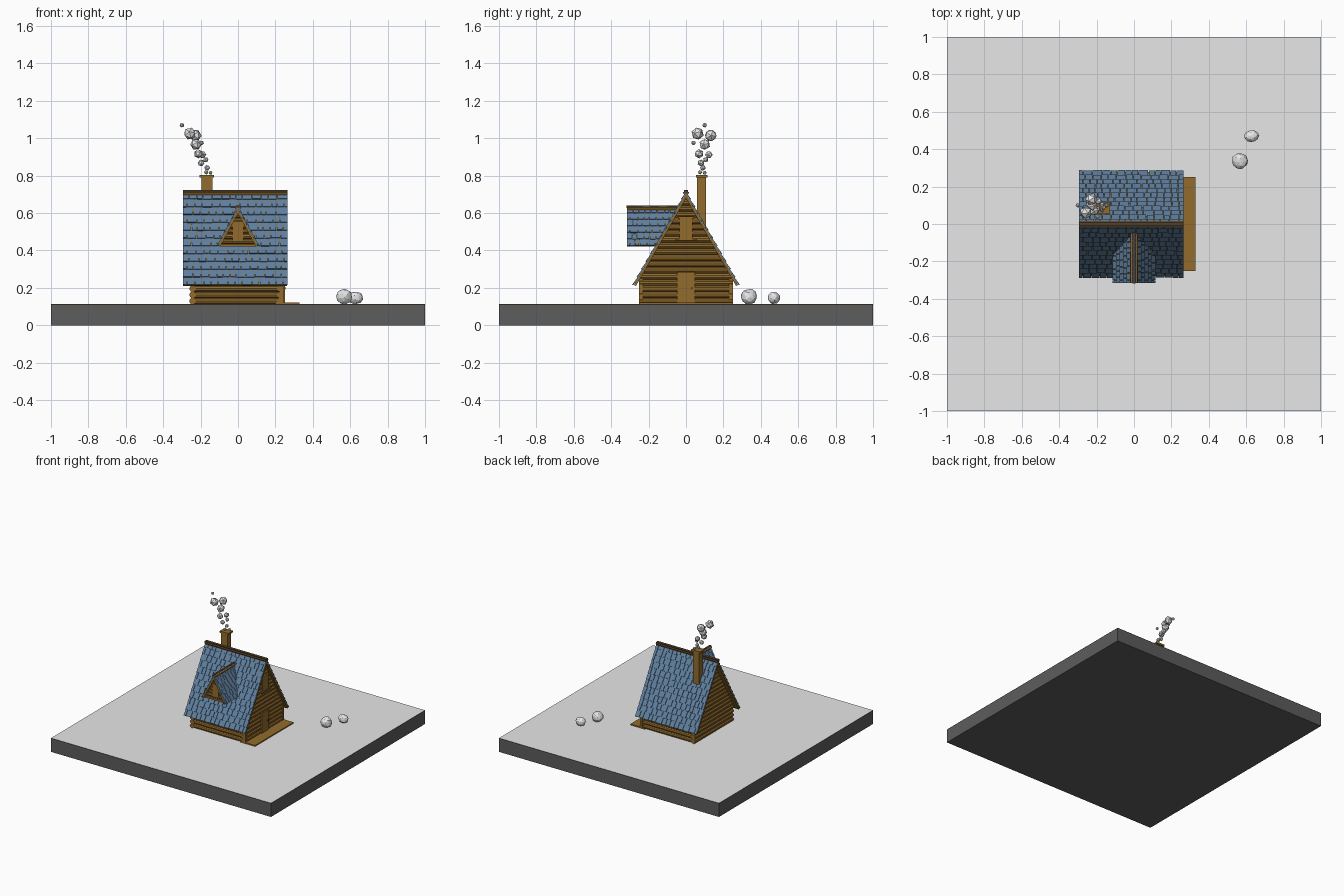
import bpy, bmesh, math, random
from mathutils import Matrix, Vector

if "Cube" in bpy.data.objects:
    bpy.data.objects.remove(bpy.data.objects["Cube"])

random.seed(4)
X, Y, Z = Vector((1, 0, 0)), Vector((0, 1, 0)), Vector((0, 0, 1))


def material(name, rgb):
    m = bpy.data.materials.new(name)
    m.diffuse_color = (*rgb, 1)
    m.use_nodes = True
    m.node_tree.nodes["Principled BSDF"].inputs["Base Color"].default_value = m.diffuse_color
    return m


BLUE = material("blue shingle", (0.115, 0.21, 0.34))
BROWN = material("brown wood", (0.29, 0.15, 0.026))
DARK = material("dark wood", (0.085, 0.05, 0.025))
LIGHT = material("light grey", (0.8, 0.8, 0.8))
SLATE = material("dark grey", (0.11, 0.11, 0.11))


def finish(name, bm, *mats):
    bmesh.ops.recalc_face_normals(bm, faces=bm.faces)
    me = bpy.data.meshes.new(name)
    bm.to_mesh(me)
    bm.free()
    for m in mats:
        me.materials.append(m)
    ob = bpy.data.objects.new(name, me)
    bpy.context.collection.objects.link(ob)
    return ob


def add_box(bm, centre, size, rot=Matrix.Identity(3)):
    m = Matrix.Translation(centre) @ rot.to_4x4() @ Matrix.Diagonal((*size, 1))
    bmesh.ops.create_cube(bm, size=1, matrix=m)


def box(name, mat, x0, x1, y0, y1, z0, z1):
    bm = bmesh.new()
    add_box(bm, ((x0 + x1) / 2, (y0 + y1) / 2, (z0 + z1) / 2), (x1 - x0, y1 - y0, z1 - z0))
    return finish(name, bm, mat)


def add_log(bm, centre, axis, half, r):
    rot = Z.rotation_difference(axis).to_matrix().to_4x4()
    bmesh.ops.create_cone(bm, cap_ends=True, segments=10, radius1=r, radius2=r,
                          depth=2 * half, matrix=Matrix.Translation(centre) @ rot)


def prism(name, mat, outline, axis, a, b):
    # outline holds (across, z) points, extruded along x or y
    bm = bmesh.new()
    place = (lambda p, t: (t, p[0], p[1])) if axis == X else (lambda p, t: (p[0], t, p[1]))
    f = bm.faces.new([bm.verts.new(place(p, a)) for p in outline])
    ext = bmesh.ops.extrude_face_region(bm, geom=[f])["geom"]
    bmesh.ops.translate(bm, vec=axis * (b - a), verts=[g for g in ext if isinstance(g, bmesh.types.BMVert)])
    return finish(name, bm, mat)


def gable_roof(name, u, across, top, run, drop, rows, start, end_at, width):
    # staggered shingles on thin boards, both slopes
    tiles, boards = bmesh.new(), bmesh.new()
    apex = Z * top
    step = math.hypot(run, drop) / rows
    for side in (-1, 1):
        v = (across * side * run - Z * drop).normalized()
        w = (across * side * drop + Z * run).normalized()
        v2, w2 = (v + w * 0.12).normalized(), (w - v * 0.12).normalized()
        flat = Matrix((u, v, w)).transposed()
        tilt = Matrix((u, v2, w2)).transposed()
        for i in range(rows):
            mid = apex + v * (i + 0.5) * step
            end = end_at(mid.z)
            add_box(boards, mid + u * (start + end) / 2 - w * 0.014, (end - start - 0.004, step, 0.012), flat)
            a = start
            while a < end - 0.001:
                b = a + width * random.uniform(0.7, 1.3)
                if i % 2 and a == start:
                    b = a + width * 0.5
                if b > end - width * 0.4:
                    b = end
                add_box(tiles, mid + u * (a + b) / 2 - w * 0.005,
                        (b - a - 0.003, step * random.uniform(1.08, 1.2), 0.006), tilt)
                a = b
    finish(name + "_shingles", tiles, BLUE)
    finish(name + "_boards", boards, BROWN)


# Ground slab with a thin edged top sheet
G = 0.113
box("base_slab", SLATE, -1, 1, -1, 1, 0, 0.108)
sheet = box("ground_sheet", DARK, -1, 1, -1, 1, 0.108, G)
sheet.data.materials.append(LIGHT)
for p in sheet.data.polygons:
    p.material_index = 1 if p.normal.z > 0.5 else 0

# Cabin core
SL = 0.5 / 0.285
prism("cabin_core", BROWN, [(-0.23, G), (0.23, G), (0.23, 0.28), (0, 0.68), (-0.23, 0.28)], X, -0.235, 0.222)

# Log walls: two gables and two long sides
bm = bmesh.new()
for k in range(17):
    z = G + 0.0165 + 0.033 * k
    half = min(0.25, (0.69 - z) / SL)
    for x in (-0.242, 0.226):
        add_log(bm, (x, 0, z), Y, half, 0.018)
    if k < 5:
        for y in (-0.232, 0.232):
            add_log(bm, (-0.005, y, z), X, 0.235, 0.018)
finish("log_walls", bm, BROWN)
for s in (-1, 1):
    box("corner_post", BROWN, 0.222, 0.242, s * 0.24 - 0.011, s * 0.24 + 0.011, G, 0.25)

# Main roof
gable_roof("main_roof", X, Y, 0.72, 0.285, 0.5, 12, -0.295, lambda z: 0.265, 0.042)
box("roof_ridge", DARK, -0.295, 0.265, -0.012, 0.012, 0.704, 0.722)

# Gable door, upper window and porch
box("door", BROWN, 0.23, 0.25, -0.048, 0.048, G, 0.285)
box("door_handle", DARK, 0.25, 0.254, 0.028, 0.036, 0.19, 0.205)
box("upper_window", BROWN, 0.23, 0.25, -0.036, 0.036, 0.46, 0.572)
box("upper_window_sill", BROWN, 0.23, 0.256, -0.06, 0.06, 0.452, 0.462)
box("upper_window_lintel", BROWN, 0.23, 0.254, -0.042, 0.042, 0.572, 0.582)
box("porch_deck", BROWN, 0.2, 0.33, -0.25, 0.25, G, 0.122)

# Dormer
DS = 0.21 / 0.113
prism("dormer_core", BROWN, [(-0.085, 0.43), (0.085, 0.43), (0, 0.6)], Y, -0.275, -0.08)
gable_roof("dormer_roof", Y, X, 0.64, 0.113, 0.21, 6, -0.318,
           lambda z: -(0.72 - z) / SL + 0.012, 0.035)
box("dormer_ridge", DARK, -0.008, 0.008, -0.318, -0.045, 0.626, 0.641)
box("dormer_floor", BROWN, -0.1, 0.1, -0.296, -0.14, 0.42, 0.434)
bm = bmesh.new()
for k in range(6):
    z = 0.448 + 0.028 * k
    add_log(bm, (0, -0.275, z), X, (0.622 - z) / DS, 0.015)
finish("dormer_logs", bm, BROWN)
box("dormer_window", BROWN, -0.03, 0.03, -0.296, -0.27, 0.45, 0.545)
box("dormer_lintel", BROWN, -0.04, 0.04, -0.3, -0.27, 0.545, 0.555)

# Chimney
box("chimney", BROWN, -0.195, -0.137, 0.06, 0.107, 0.45, 0.795)
box("chimney_cap", BROWN, -0.205, -0.127, 0.053, 0.114, 0.79, 0.804)


def ball(bm, centre, size, sub):
    rot = Matrix.Rotation(random.uniform(0, 6), 4, 'Z') @ Matrix.Rotation(random.uniform(0, 6), 4, 'X')
    m = Matrix.Translation(centre) @ Matrix.Diagonal((*size, 1)) @ rot
    return bmesh.ops.create_icosphere(bm, subdivisions=sub, radius=1, matrix=m)["verts"]


# Smoke puffs
bm = bmesh.new()
for x, y, z, r in [(-.30, .10, 1.07, .013), (-.258, .062, 1.025, .034), (-.228, .132, 1.015, .034),
                   (-.225, .10, .967, .031), (-.195, .04, .975, .013), (-.212, .07, .917, .025),
                   (-.19, .122, .912, .021), (-.197, .08, .868, .019), (-.172, .105, .885, .015),
                   (-.165, .09, .842, .016), (-.17, .075, .818, .012), (-.147, .10, .815, .011)]:
    ball(bm, (x, y, z), (r, r, r), 1)
finish("smoke", bm, LIGHT)

# Boulders
for c, s in (((0.567, 0.337, 0.153), (0.044, 0.044, 0.042)), ((0.628, 0.47, 0.147), (0.04, 0.032, 0.034))):
    bm = bmesh.new()
    for v in ball(bm, c, s, 2):
        v.co += (v.co - Vector(c)) * random.uniform(-0.06, 0.06)
    finish("boulder", bm, LIGHT)
